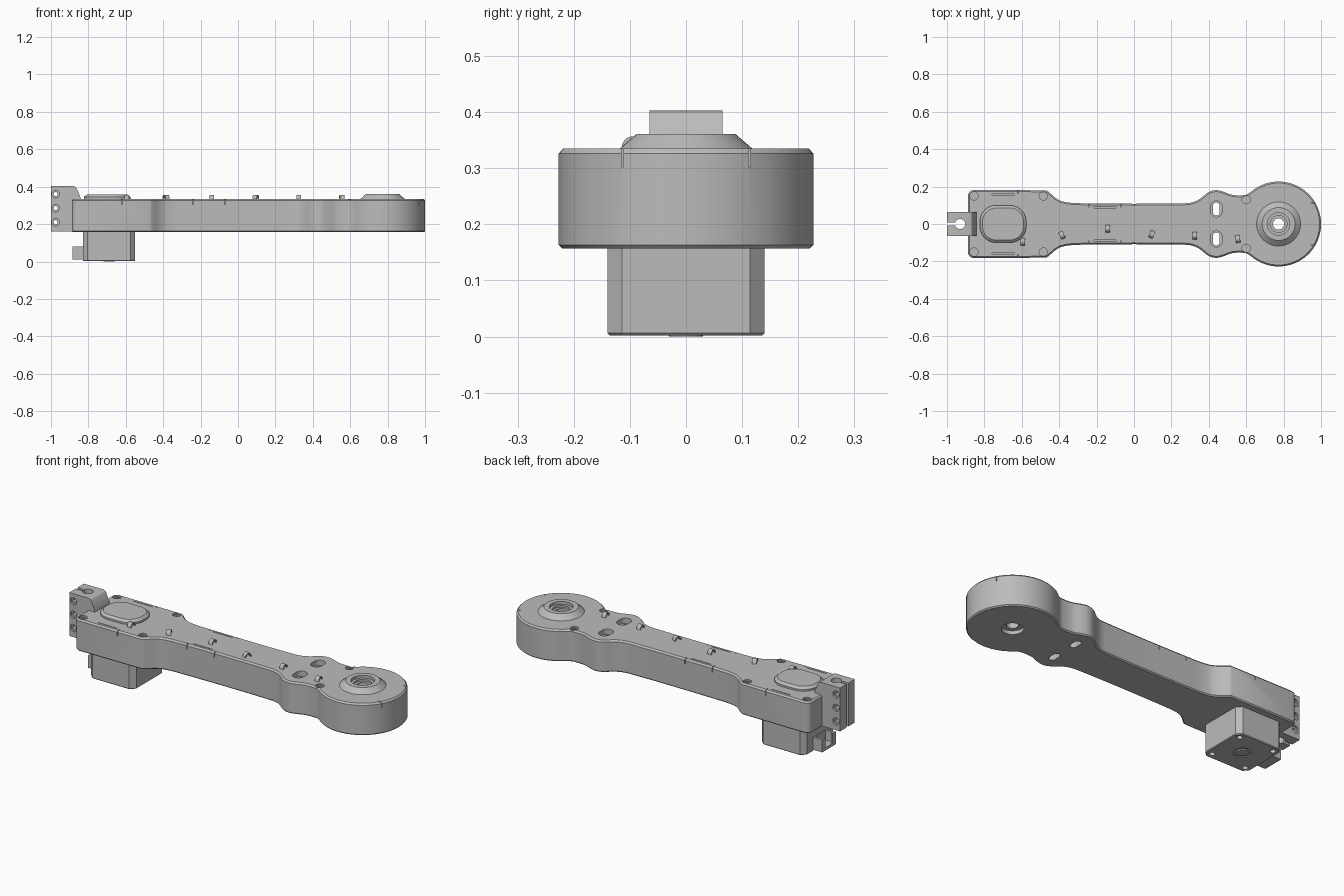
import bpy, bmesh
from math import sin, cos, pi, radians
from mathutils import Vector, Matrix

if "Cube" in bpy.data.objects:
    bpy.data.objects.remove(bpy.data.objects["Cube"], do_unlink=True)

grey = bpy.data.materials.new("plain grey")
grey.use_nodes = True
grey.diffuse_color = (0.5, 0.5, 0.5, 1)
grey.node_tree.nodes["Principled BSDF"].inputs["Base Color"].default_value = (0.5, 0.5, 0.5, 1)


def offset(pts, d):
    """Move a counter-clockwise outline inward by d."""
    out = []
    for i, p in enumerate(pts):
        a = (p - pts[i - 1]).normalized()
        b = (pts[(i + 1) % len(pts)] - p).normalized()
        t = (a + b).normalized()
        out.append(p + Vector((-t.y, t.x)) * d / max(0.5, t.dot(a)))
    return out


def loft(name, pts, levels, matrix=Matrix()):
    """Stack an outline through (height, inset) levels and close the ends."""
    bm = bmesh.new()
    rings = [[bm.verts.new((p.x, p.y, z)) for p in offset(pts, d)] for z, d in levels]
    n = len(pts)
    for lo, hi in zip(rings, rings[1:]):
        for i in range(n):
            j = (i + 1) % n
            bm.faces.new((lo[i], lo[j], hi[j], hi[i]))
    bm.faces.new(rings[0][::-1])
    bm.faces.new(rings[-1])
    bmesh.ops.transform(bm, matrix=matrix, verts=bm.verts)
    bmesh.ops.recalc_face_normals(bm, faces=bm.faces)
    me = bpy.data.meshes.new(name)
    bm.to_mesh(me)
    bm.free()
    me.materials.append(grey)
    ob = bpy.data.objects.new(name, me)
    bpy.context.collection.objects.link(ob)
    return ob


def rounded(x, y, hx, hy, r, seg=8):
    """Rounded rectangle outline; r equal to a half size gives a slot or circle."""
    pts = []
    for k, (sx, sy) in enumerate(((1, 1), (-1, 1), (-1, -1), (1, -1))):
        for i in range(seg + 1):
            a = pi / 2 * (k + i / seg)
            p = Vector((x + sx * (hx - r) + r * cos(a), y + sy * (hy - r) + r * sin(a)))
            if not pts or (p - pts[-1]).length > 1e-5:
                pts.append(p)
    if (pts[0] - pts[-1]).length < 1e-5:
        pts.pop()
    return pts


def circle(x, y, r, n=32):
    return rounded(x, y, r, r, r, n // 4)


def rect(x, y, hx, hy):
    return [Vector((x + a * hx, y + b * hy)) for a, b in ((-1, -1), (1, -1), (1, 1), (-1, 1))]


def cut(ob, cutters):
    for c in cutters:
        m = ob.modifiers.new("cut", 'BOOLEAN')
        m.operation, m.solver, m.object = 'DIFFERENCE', 'EXACT', c
    me = bpy.data.meshes.new_from_object(ob.evaluated_get(bpy.context.evaluated_depsgraph_get()))
    ob.modifiers.clear()
    ob.data = me
    for c in cutters:
        bpy.data.objects.remove(c, do_unlink=True)


def smooth(ob):
    bpy.ops.object.select_all(action='DESELECT')
    ob.select_set(True)
    bpy.context.view_layer.objects.active = ob
    bpy.ops.object.shade_smooth_by_angle(angle=radians(28))


def hole(pts, lo, hi):
    return loft("cutter", pts, [(lo, 0), (hi, 0)])


# Arm outline: square end, waist, bulge, round end
BOT, TOP = 0.157, 0.335
CX, R = 0.773, 0.227
ctrl = [(-0.49, .182), (-0.47, .18), (-0.45, .166), (-0.42, .14), (-0.38, .12), (-0.29, .111),
        (0.28, .111), (0.34, .127), (0.40, .171), (0.44, .181), (0.48, .172), (0.52, .157),
        (0.565, .153), (0.61, .159), (0.64, .184)]
ctrl = [Vector(c) for c in ctrl]
upper = []
for i in range(1, len(ctrl) - 2):
    p0, p1, p2, p3 = ctrl[i - 1:i + 3]
    s = (p2 - p1).length
    t1 = (p2 - p0).normalized() * s
    t2 = (p3 - p1).normalized() * s
    for k in range(4):
        t = k / 4
        upper.append(p1 * (2*t**3 - 3*t*t + 1) + t1 * (t**3 - 2*t*t + t)
                     + p2 * (3*t*t - 2*t**3) + t2 * (t**3 - t*t))
corner = [Vector((-0.855 - .033 * cos(a), .149 + .033 * sin(a))) for a in (i * pi / 12 for i in range(7))]
upper = corner + upper
arc = [Vector((CX + R * cos(a), R * sin(a))) for a in (radians(132 - i * 6) for i in range(22))]
half = upper + arc
lower = [Vector((p.x, -p.y)) for p in half]
outline = lower + [Vector((CX + R, 0))] + half[::-1]
housing = loft("housing", outline, [(BOT, .006), (BOT + .006, 0), (TOP - .009, 0), (TOP, .008)])

# Openings in the housing: through slots, screw recesses, pivot bore, snap slits
cutters = [hole(circle(CX, 0, .03), 0, 1), hole(circle(CX, 0, .055), 0, BOT + .02),
           hole(circle(CX, 0, .062), .32, 1)]
for s in (1, -1):
    cutters += [hole(rounded(.44, s * .08, .018, .035, .018), 0, 1),
                hole(rounded(.44, s * .08, .031, .043, .031), TOP - .03, 1)]
    for x, y in ((-.855, .15), (-.485, .15), (.6, .13)):
        cutters.append(hole(circle(x, s * y, .022, 24), TOP - .012, 1))
    for x, y in ((-.62, .18), (-.24, .11), (-.07, .11)):
        cutters.append(hole(rect(x, s * y, .002, .018), .305, 1))
    cutters.append(hole(rect(-.155, s * .088, .06, .002), .325, 1))
    cutters.append(hole(rect(-.70, s * .158, .06, .002), .325, 1))
    cutters.append(hole(rect(.965, s * .113, .018, .002), .302, 1))
cut(housing, cutters)
smooth(housing)

# Screw heads in the recesses
for s, side in ((1, "left"), (-1, "right")):
    for x, y, where in ((-.855, .15, "end"), (-.485, .15, "shoulder"), (.6, .13, "neck")):
        screw = loft(f"{side}_{where}_screw", circle(x, s * y, .014, 24), [(TOP - .02, 0), (TOP - .004, 0)])
        cut(screw, [hole(circle(x, s * y, .007, 6 * 2), TOP - .01, 1)])
        smooth(screw)

# Conical pivot boss with stepped bore
boss = loft("pivot_boss", circle(CX, 0, .118, 48), [(TOP - .01, 0), (TOP, 0), (.361, .03)])
cut(boss, [hole(circle(CX, 0, .06), .3, 1)])
smooth(boss)
bearing = loft("pivot_bearing", circle(CX, 0, .06), [(.31, 0), (.345, 0)])
cut(bearing, [hole(circle(CX, 0, .03), 0, 1), hole(circle(CX, 0, .045), .335, 1)])
smooth(bearing)

# Raised oval cap over the motor
cap = loft("motor_cap", rounded(-.7, 0, .124, .1, .088, 12), [(TOP - .01, 0), (.345, 0), (.357, .014)])
smooth(cap)

# Motor block with chamfered corners, mounting holes and end ring
motor = loft("motor", rounded(-.69, 0, .14, .14, .026, 1),
             [(.002, .004), (.006, 0), (BOT + .01, 0)])
motor_cuts = [hole(circle(-.69 + a * .105, b * .105, .015, 16), -1, .02) for a in (1, -1) for b in (1, -1)]
motor_cuts.append(hole(circle(-.69, 0, .045), -1, .007))
cut(motor, motor_cuts)
smooth(motor)
shaft = loft("motor_shaft_end", circle(-.69, 0, .03), [(0, 0), (.02, 0)])
smooth(shaft)

# Plug socket on the motor, open upward
socket = loft("motor_socket", rect(-.853, 0, .033, .06), [(.01, 0), (.08, 0)])
cut(socket, [hole(rect(-.855, 0, .022, .046), .025, 1), hole(rect(-.88, 0, .02, .03), .025, 1)])

# Split clamp bracket on the end
side_on = Matrix.Rotation(pi / 2, 4, 'X')
profile = [Vector(p) for p in ((-1, .16), (-.86, .16), (-.84, .325), (-.843, .345),
                               (-.862, .39), (-.868, .398), (-.88, .403), (-1, .403))]
bracket = loft("clamp_bracket", profile, [(-.065, 0), (.065, 0)], side_on)
clamp_cuts = [hole(rect(-.97, 0, .05, .008), 0, 1), hole(circle(-.93, 0, .027), 0, 1)]
for z in (.21, .285, .36):
    clamp_cuts.append(loft("cutter", circle(-.975, z, .011, 24), [(-.2, 0), (.2, 0)], side_on))
    for s in (1, -1):
        clamp_cuts.append(loft("cutter", circle(-.975, z, .02, 24), [(s * .055, 0), (s * .2, 0)], side_on))
cut(bracket, clamp_cuts)
smooth(bracket)

# Cable clips: a hooped strip with a flat foot, scattered along the top
angles = [radians(a) for a in range(0, 181, 20)]
strip = [Vector((.02 * cos(a), .022 * sin(a))) for a in angles] + [
    Vector((-.042, 0)), Vector((-.042, -.004)), Vector((-.014, -.004))]
strip += [Vector((.014 * cos(a), .016 * sin(a))) for a in angles[::-1]]
upright = Matrix(((0, 0, 1, 0), (1, 0, 0, 0), (0, 1, 0, 0), (0, 0, 0, 1)))
clips = ((-.595, -.095, 0), (-.385, -.06, 25), (-.14, -.025, 0),
         (.095, -.055, -20), (.325, -.062, 0), (.555, -.08, 8))
for i, (x, y, turn) in enumerate(clips):
    place = Matrix.Translation((x, y, TOP)) @ Matrix.Rotation(radians(turn), 4, 'Z') @ upright
    smooth(loft(f"cable_clip_{i + 1}", strip, [(-.012, 0), (.012, 0)], place))
